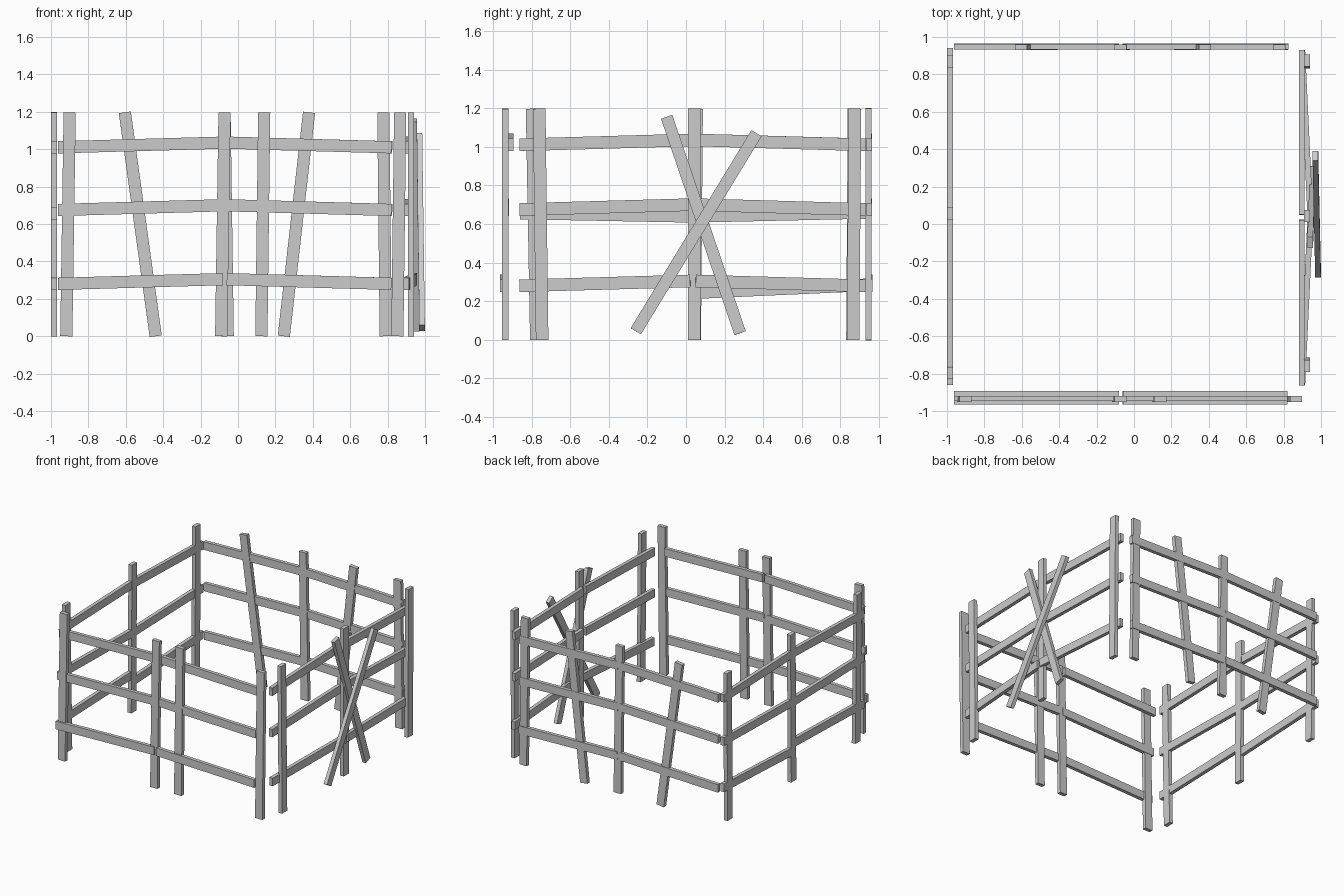
import bpy
from mathutils import Vector, Matrix

if "Cube" in bpy.data.objects:
    bpy.data.objects.remove(bpy.data.objects["Cube"])

W, T, H = 0.065, 0.032, 1.2   # board width, thickness, post height


def board(name, a, b, normal, width=W, thick=T):
    """Straight plank from a to b whose broad face looks along normal."""
    a, b = Vector(a), Vector(b)
    u = (b - a).normalized()
    n = Vector(normal)
    n = (n - u * n.dot(u)).normalized()
    s = n.cross(u)
    h, w, t = u * (b - a).length / 2, s * width / 2, n * thick / 2
    c = (a + b) / 2
    v = [c + i * h + j * w + k * t for i in (-1, 1) for j in (-1, 1) for k in (-1, 1)]
    f = [(0, 1, 3, 2), (4, 6, 7, 5), (0, 4, 5, 1), (2, 3, 7, 6), (0, 2, 6, 4), (1, 5, 7, 3)]
    me = bpy.data.meshes.new(name)
    me.from_pydata([tuple(p) for p in v], [], f)
    ob = bpy.data.objects.new(name, me)
    bpy.context.collection.objects.link(ob)
    return ob


def side(name, along_x, posts, post_d, rails, ends, gap):
    """One fence side. posts: (bottom, top); rails: (depth at ends, depth at middle,
    z start, z middle left, z middle right, z end)."""
    def P(s, d, z):
        return (s, d, z) if along_x else (d, s, z)
    n = (0, 1, 0) if along_x else (1, 0, 0)
    for lo, hi in posts:
        board(name + "_post", P(lo, post_d, 0), P(hi, post_d, H - 0.003), n)
    for d0, d1, z0, z1, z2, z3 in rails:
        board(name + "_rail", P(ends[0], d0, z0), P(gap[0], d1, z1), n, thick=T - 0.002)
        board(name + "_rail", P(gap[1], d1, z2), P(ends[1], d0, z3), n, thick=T - 0.002)


def heights(*depths):
    """Three rails that rise slightly to the middle joint."""
    return [(d0, d1, z, z + 0.025, z + 0.025, z)
            for (d0, d1), z in zip(depths, (0.28, 0.675, 1.01))]


# front side
side("front", True, [(-0.918, -0.90), (-0.09, -0.072), (0.125, 0.14), (0.852, 0.867)], -0.936,
     heights((-0.949, -0.949), (-0.932, -0.932), (-0.907, -0.907)), (-0.962, 0.82), (-0.08, -0.06))

# back side, two of its posts lean
side("back", True, [(-0.44, -0.605), (-0.055, -0.072), (0.245, 0.38), (0.79, 0.777)], 0.945,
     heights((0.951, 0.951), (0.949, 0.949), (0.948, 0.948)), (-0.962, 0.825), (-0.08, -0.06))

# right side, lowest rails bow outwards at the middle
side("right", False, [(-0.745, -0.76), (0.043, 0.043), (0.865, 0.875)], 0.925,
     heights((0.9, 0.942), (0.896, 0.896), (0.896, 0.896)), (-0.862, 0.93), (0.022, 0.05))

# left side, some rails sag
side("left", False, [(-0.775, -0.797), (0.045, 0.055), (0.862, 0.87)], -0.983,
     [(-0.984, -0.984, 0.28, 0.305, 0.245, 0.285),
      (-0.984, -0.984, 0.657, 0.64, 0.64, 0.66),
      (-0.984, -0.984, 1.01, 1.035, 1.035, 1.01)], (-0.86, 0.94), (0.022, 0.05))

# crossed boards nailed to the right side
board("cross_board_inner", (0.956, 0.28, 0.035), (0.942, -0.1, 1.155), (1, 0, 0), 0.062, 0.03)
board("cross_board_outer", (0.984, -0.26, 0.045), (0.97, 0.365, 1.07), (1, 0, 0), 0.062, 0.03)
